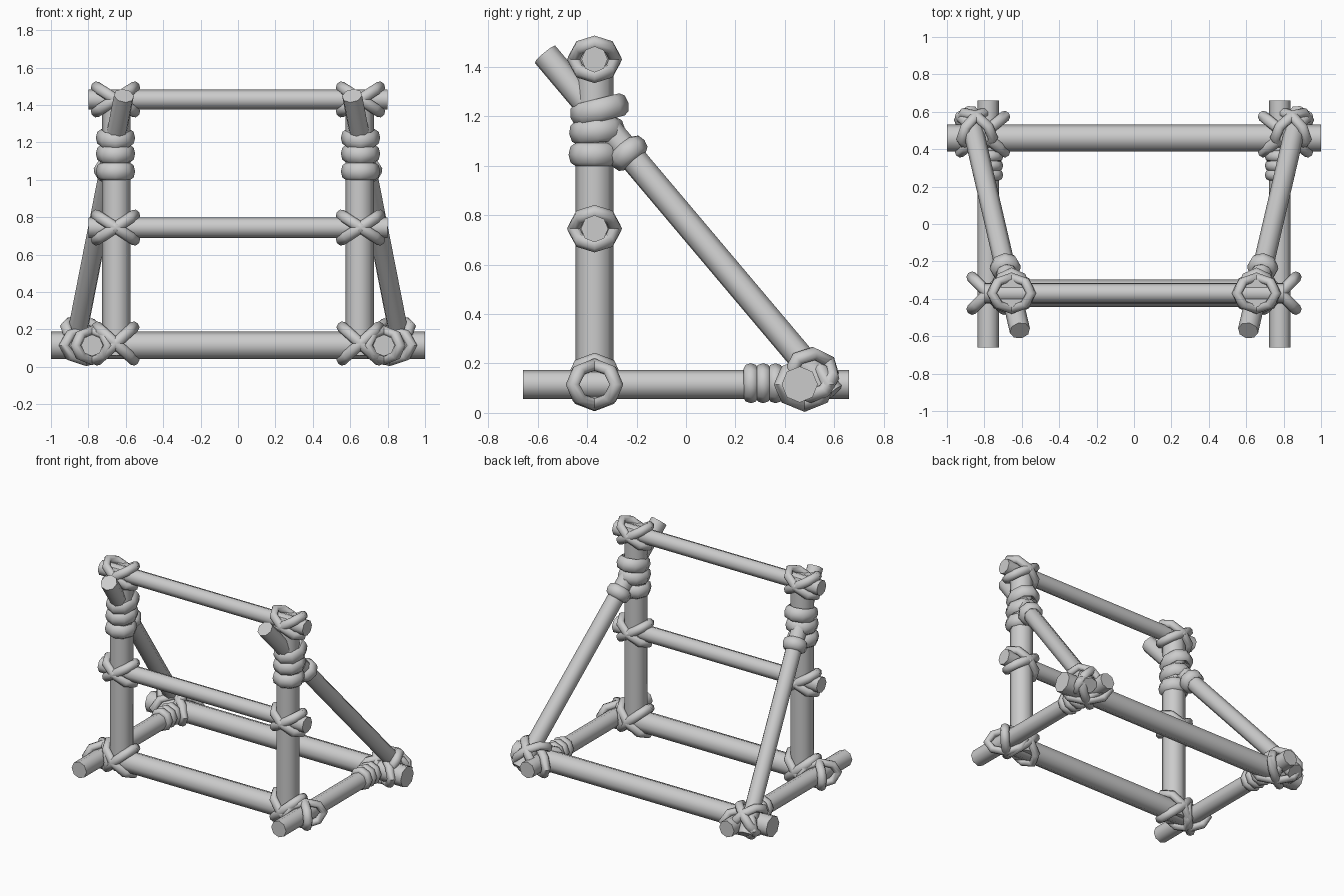
import bpy, bmesh
from math import sin, cos, pi, radians
from mathutils import Vector

cube = bpy.data.objects.get("Cube")
if cube:
    bpy.data.objects.remove(cube, do_unlink=True)

grey = bpy.data.materials.new("plain grey")
grey.use_nodes = True
colour = (0.6, 0.6, 0.6, 1)
grey.diffuse_color = colour
grey.node_tree.nodes["Principled BSDF"].inputs["Base Color"].default_value = colour


def finish(name, bm):
    bmesh.ops.recalc_face_normals(bm, faces=bm.faces)
    mesh = bpy.data.meshes.new(name)
    bm.to_mesh(mesh)
    bm.free()
    mesh.materials.append(grey)
    obj = bpy.data.objects.new(name, mesh)
    bpy.context.collection.objects.link(obj)
    bpy.ops.object.select_all(action='DESELECT')
    obj.select_set(True)
    bpy.context.view_layer.objects.active = obj
    bpy.ops.object.shade_smooth_by_angle(angle=radians(60))
    return obj


def pole(name, start, end, radius):
    """Eight-sided straight pole between two points."""
    a, b = Vector(start), Vector(end)
    bm = bmesh.new()
    bmesh.ops.create_cone(bm, cap_ends=True, segments=8, radius1=radius,
                          radius2=radius, depth=(b - a).length)
    obj = finish(name, bm)
    obj.location = (a + b) / 2
    obj.rotation_mode = 'QUATERNION'
    obj.rotation_quaternion = (b - a).to_track_quat('Z', 'Y')


def rope(name, centre, u, v, ru, rv, thick=0.027, width=0.033, sides=8):
    """Closed oval loop of rope lying in the plane of u and v."""
    c, u, v = Vector(centre), Vector(u).normalized(), Vector(v).normalized()
    n = u.cross(v).normalized()
    bm = bmesh.new()
    rings = []
    for i in range(sides):
        a = 2 * pi * i / sides
        p = c + u * ru * cos(a) + v * rv * sin(a)
        out = (u * cos(a) + v * sin(a)).normalized()
        rings.append([bm.verts.new(p + out * thick * cos(b) + n * width * sin(b))
                      for b in (2 * pi * k / 8 for k in range(8))])
    for i in range(sides):
        r, s = rings[i], rings[(i + 1) % sides]
        for k in range(8):
            bm.faces.new((r[k], r[(k + 1) % 8], s[(k + 1) % 8], s[k]))
    finish(name, bm)


def lashing(name, centre, a, b, through, ru, rv, tube=0.03):
    """Two crossed loops, running along the diagonals of a and b."""
    a, b = Vector(a), Vector(b)
    for label, d in (("rising", a + b), ("falling", a - b)):
        rope(f"{name}_{label}", centre, d, through, ru, rv, 0.026, tube)


FRONT, BACK, BASE = -0.37, 0.46, 0.115
X, Y, Z = Vector((1, 0, 0)), Vector((0, 1, 0)), Vector((0, 0, 1))

# Cross bars
for name, half, y, z, r in (("front_bottom_bar", 0.8, FRONT, BASE, 0.073),
                            ("back_bottom_bar", 1.0, BACK, BASE, 0.073),
                            ("middle_bar", 0.8, FRONT, 0.745, 0.055),
                            ("top_bar", 0.8, FRONT, 1.43, 0.053)):
    pole(name, (-half, y, z), (half, y, z), r)

for side, s in (("left", 1), ("right", -1)):
    # Uprights, runners and sloping braces
    pole(f"{side}_upright", (s * 0.65, FRONT, 0.06), (s * 0.65, FRONT, 1.47), 0.076)
    pole(f"{side}_runner", (s * 0.78, -0.66, BASE), (s * 0.78, 0.66, BASE), 0.058)
    top, foot = Vector((s * 0.61, -0.57, 1.45)), Vector((s * 0.88, 0.59, 0.075))
    pole(f"{side}_brace", top, foot, 0.055)
    slope = (foot - top).normalized()

    # Crossed lashings on the upright
    for name, z, rise, size, depth in (("top", 1.43, 0.65, 0.125, 0.085),
                                       ("middle", 0.745, 0.65, 0.125, 0.085),
                                       ("bottom", BASE + 0.01, 0.9, 0.135, 0.094)):
        lashing(f"{side}_{name}_lashing", (s * 0.655, FRONT, z), X, Z * rise, Y,
                size, depth)

    # Crossed lashings on the runner
    lashing(f"{side}_front_runner_lashing", (s * 0.78, FRONT, BASE), X, Y, Z, 0.125, 0.08)
    lashing(f"{side}_back_runner_lashing", (s * 0.81, 0.48, BASE), X, Y * 0.8, Z, 0.155, 0.085)

    # Crossed lashing at the foot of the brace
    lean = X.cross(slope).normalized()
    lashing(f"{side}_brace_foot_lashing", (s * 0.845, 0.51, 0.15), X, slope, lean, 0.12, 0.09)

    # Coils round the upright, tilting more towards the top
    for i, (z, tilt) in enumerate(((1.045, 0), (1.14, 0.1), (1.225, 0.25))):
        rope(f"{side}_upright_coil_{i + 1}", (s * 0.655, FRONT + 0.01 * i, z),
             X, Y + Z * tilt, 0.078, 0.078 + 0.008 * i, 0.027, 0.046)

    # Single coil round the brace, and coils round the runner
    t = (1.05 - top.z) / slope.z
    rope(f"{side}_brace_coil", top + slope * t, lean, slope.cross(lean),
         0.057, 0.057, 0.027, 0.042)
    for i in range(3):
        rope(f"{side}_runner_coil_{i + 1}", (s * 0.78, 0.262 + 0.05 * i, BASE + 0.005),
             X, Z, 0.057, 0.057, 0.024, 0.03)
